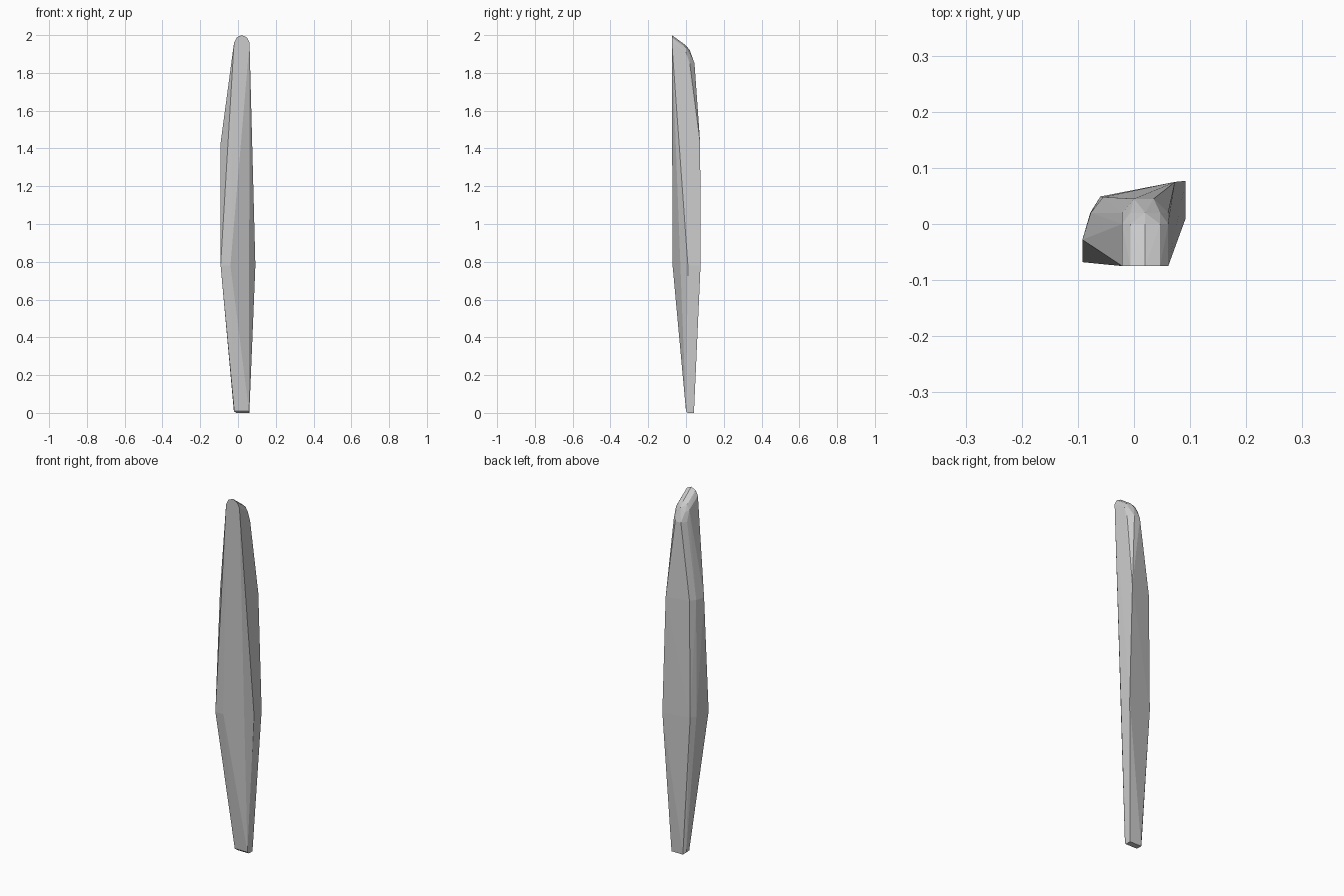
import bpy
import bmesh

cube = bpy.data.objects.get("Cube")
if cube:
    bpy.data.objects.remove(cube, do_unlink=True)


def make_material(name, colour):
    material = bpy.data.materials.new(name)
    material.use_nodes = True
    material.diffuse_color = colour
    shader = material.node_tree.nodes["Principled BSDF"]
    shader.inputs["Base Color"].default_value = colour
    shader.inputs["Roughness"].default_value = 0.6
    return material


def ring(z, outline):
    """Horizontal cross-section at one height."""
    return [(x, y, z) for x, y in outline]


def arch(y, peak, drop):
    """Rounded cross-section of the tip, from one shoulder to the other."""
    centre, half_width = 0.02, 0.041
    profile = [(-1, 1), (-0.65, 0.3), (0, 0), (0.65, 0.3), (1, 1)]
    return [(centre + half_width * across, y, peak - drop * down)
            for across, down in profile]


def faceted_solid(name, points, material):
    """Wrap the cross-sections in flat facets."""
    bm = bmesh.new()
    for point in points:
        bm.verts.new(point)
    result = bmesh.ops.convex_hull(bm, input=bm.verts)
    loose = {v for v in result["geom_interior"] + result["geom_unused"]
             if isinstance(v, bmesh.types.BMVert)}
    bmesh.ops.delete(bm, geom=list(loose), context="VERTS")
    bmesh.ops.dissolve_limit(bm, angle_limit=0.01, verts=bm.verts, edges=bm.edges)
    bmesh.ops.recalc_face_normals(bm, faces=bm.faces)
    mesh = bpy.data.meshes.new(name)
    bm.to_mesh(mesh)
    bm.free()
    mesh.materials.append(material)
    obj = bpy.data.objects.new(name, mesh)
    bpy.context.collection.objects.link(obj)
    return obj


# Narrow foot
foot = ring(0.01, [(-0.02, 0.0), (0.058, 0.0), (-0.022, 0.03)])
foot += ring(0, [(-0.01, 0.01), (0.06, 0.01), (0.06, 0.042), (-0.01, 0.042)])

# Widest section, with the broad front facet and the two back edges
waist = ring(0.78, [(-0.092, -0.068), (-0.04, -0.071), (0.092, 0.01),
                    (0.092, 0.077), (-0.06, 0.049), (-0.078, 0.02)])

# Upper section, where the back starts to taper
shoulder = ring(1.43, [(-0.092, -0.028), (-0.077, 0.02),
                       (-0.055, 0.048), (0.073, 0.075)])

# Rounded tip, sloping from the front edge down to the back
tip = arch(-0.075, 2.0, 0.04) + arch(0.0, 1.945, 0.035)
tip += arch(0.02, 1.92, 0.07) + ring(1.85, [(0.0, 0.045), (0.035, 0.045)])

grey = make_material("plain grey", (0.6, 0.6, 0.6, 1))
faceted_solid("faceted_shard", foot + waist + shoulder + tip, grey)
